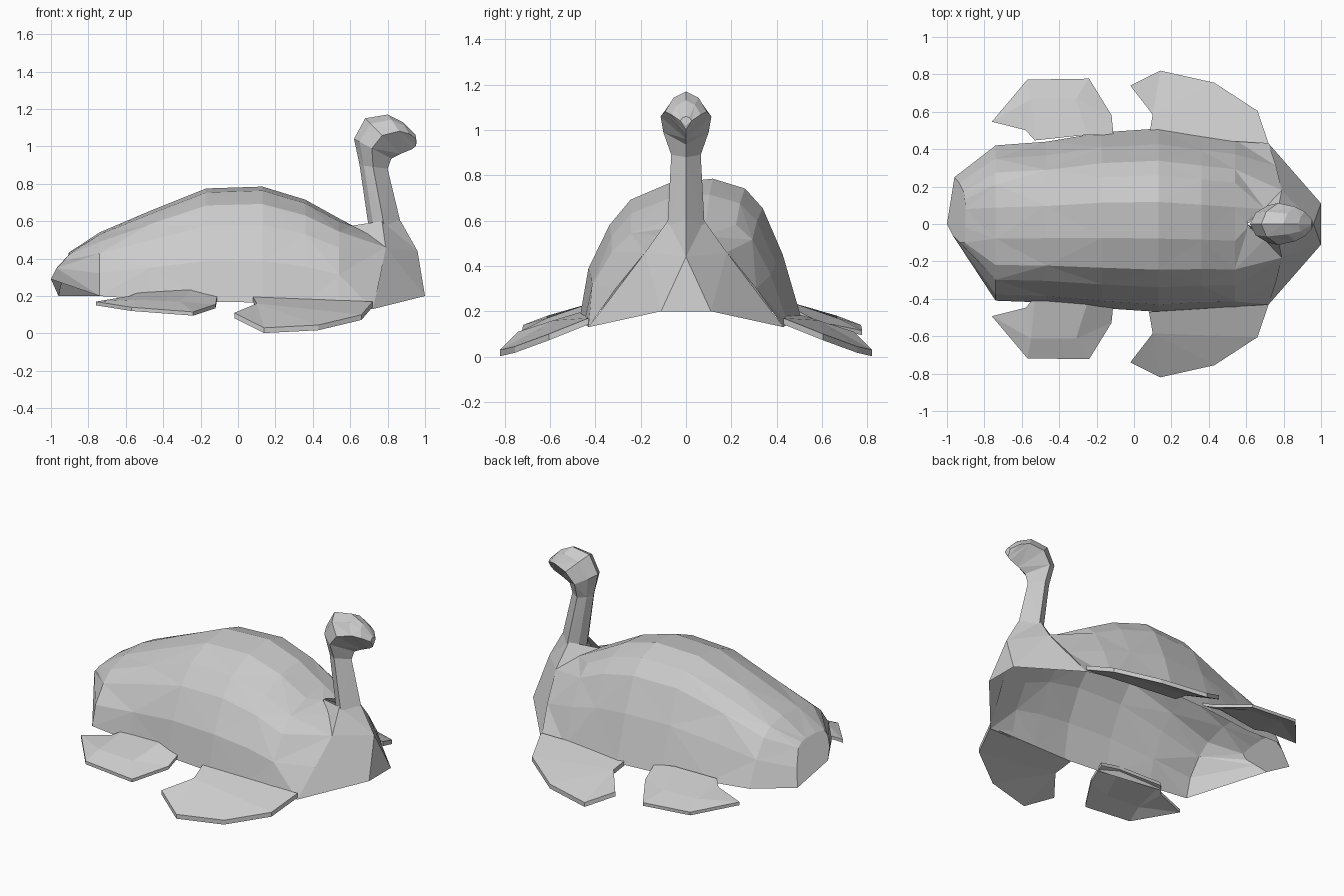
import bpy
import bmesh
from mathutils import Vector

if "Cube" in bpy.data.objects:
    bpy.data.objects.remove(bpy.data.objects["Cube"])

grey = bpy.data.materials.new("light_grey")
grey.diffuse_color = (0.6, 0.6, 0.6, 1)
grey.use_nodes = True
grey.node_tree.nodes["Principled BSDF"].inputs["Base Color"].default_value = grey.diffuse_color


def make(name, verts, faces):
    """Flat shaded mesh object from points and faces."""
    mesh = bpy.data.meshes.new(name)
    mesh.from_pydata([tuple(v) for v in verts], [], faces)
    bm = bmesh.new()
    bm.from_mesh(mesh)
    bmesh.ops.recalc_face_normals(bm, faces=bm.faces)
    bm.to_mesh(mesh)
    bm.free()
    mesh.materials.append(grey)
    obj = bpy.data.objects.new(name, mesh)
    bpy.context.collection.objects.link(obj)
    return obj


def loft(rings, closed, cap):
    """Triangles with alternating diagonals between rings, one ring capped."""
    n = len(rings[0])
    verts = [p for r in rings for p in r]
    faces = []
    for i in range(len(rings) - 1):
        for j in range(n if closed else n - 1):
            k = (j + 1) % n
            a, b = i * n + j, i * n + k
            c, d = b + n, a + n
            faces += [(a, b, c), (a, c, d)] if (i + j) % 2 else [(a, b, d), (b, c, d)]
    start = cap % len(rings) * n
    faces.append(tuple(range(start, start + n)))
    return verts, faces


# Hollow domed shell: a lopsided open arch swept along x
ARCH = [(-1, 0), (-.92, .36), (-.73, .67), (-.54, .85), (-.2, .965), (.2, 1),
        (.49, .93), (.65, .79), (.83, .46), (1, 0)]
# x, half width, y centre, rim height, crown height
STATIONS = [(-.74, .415, .005, .20, .54), (-.47, .43, .01, .18, .655),
            (-.17, .47, .02, .17, .775), (.13, .49, .02, .165, .785),
            (.36, .465, .01, .155, .715), (.54, .45, 0, .145, .615)]
tail = [(-1, 0, .29), (-.97, -.06, .35), (-.93, -.10, .39), (-.905, -.1, .42),
        (-.9, -.02, .432), (-.9, .08, .435), (-.905, .13, .43), (-.91, .17, .41),
        (-.935, .22, .31), (-.96, .25, .2)]
collar = [(.72, .43, .13), (.76, .31, .30), (.79, .18, .46), (.70, .08, .53),
          (.61, .015, .575)]
front = [(x, -y, z) for x, y, z in collar] + collar[::-1]
rings = [tail]
for x, w, c, lo, hi in STATIONS:
    rings.append([(x, c + w * u, lo + (hi - lo) * v) for u, v in ARCH])
make("shell", *loft(rings + [front], False, 0))

# Chest between the shell and the neck, open underneath
chest = [(.96, 0, .44), (.87, 0, .6), (.60, 0, .575), (1, .11, .2), (1, -.11, .2)]
faces = [(0, 3, 4)]
for s, tip in ((1, 3), (-1, 4)):
    o = len(chest)
    chest += [(.72, s * .43, .13), (.79, s * .18, .46), (.77, s * .08, .6)]
    faces += [(o, tip, o + 1), (tip, 0, o + 1), (0, 1, o + 2), (0, o + 2, o + 1),
              (o + 1, o + 2, 2)]
make("chest", chest, faces)

# Neck and head: throat (x, z), nape (x, z), half width
NECK = [(.87, .59, .70, .56, .082), (.80, .88, .65, .90, .065),
        (.82, .935, .62, 1.04, .10), (.87, .96, .68, 1.15, .112),
        (.93, .985, .80, 1.17, .092), (.95, 1.0, .88, 1.13, .065),
        (.955, 1.02, .95, 1.06, .025)]
rings = []
for fx, fz, bx, bz, w in NECK:
    ring = []
    for t, u in [(0, 0), (.52, 1), (.85, .6), (1, 0), (.85, -.6), (.52, -1)]:
        ring.append((fx + (bx - fx) * t, u * w, fz + (bz - fz) * t))
    rings.append(ring)
make("neck_and_head", *loft(rings, True, -1))


def plate(name, outline, patches, side, shift, thick):
    """Bent paddle: top patches, a copy beneath, and a rim around the outline."""
    top = [Vector((x, side * y + shift, z)) for x, y, z in outline]
    n = len(top)
    verts = top + [p - Vector((0, 0, thick)) for p in top]
    faces = [tuple(f) for f in patches]
    faces += [tuple(i + n for i in reversed(f)) for f in patches]
    edges = {(f[i], f[(i + 1) % len(f)]) for f in patches for i in range(len(f))}
    faces += [(b, a, a + n, b + n) for a, b in edges if (b, a) not in edges]
    make(name, verts, faces)


FRONT = [(.72, .43, .17), (.66, .605, .10), (.43, .755, .045), (.14, .82, .03),
         (-.02, .74, .11), (.10, .585, .16), (.08, .47, .195)]
FRONT_FACES = [(0, 1, 5, 6), (1, 2, 5), (2, 3, 5), (3, 4, 5)]
REAR = [(-.53, .42, .22), (-.58, .475, .20), (-.76, .52, .17), (-.57, .745, .14),
        (-.24, .75, .115), (-.12, .555, .155), (-.11, .45, .21), (-.55, .64, .18),
        (-.31, .64, .17), (-.25, .45, .235)]
REAR_FACES = [(0, 1, 7), (1, 2, 7), (2, 3, 7), (3, 4, 8, 7), (4, 5, 8),
              (5, 6, 9, 8), (9, 0, 7, 8)]
for tag, s in (("left", 1), ("right", -1)):
    plate("front_flipper_" + tag, FRONT, FRONT_FACES, s, 0, .028)
    plate("rear_flipper_" + tag, REAR, REAR_FACES, s, .027, .02)
